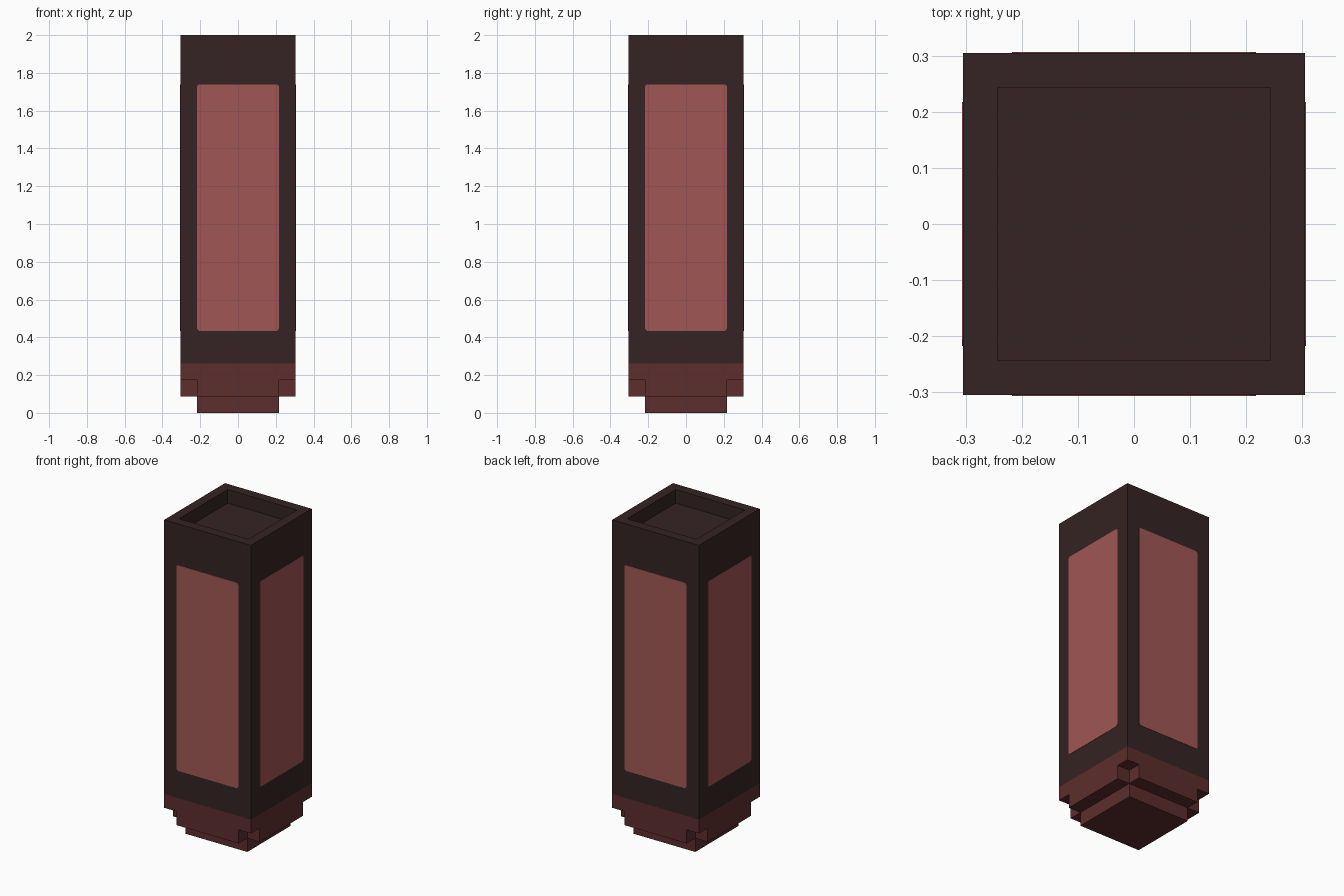
import bpy, bmesh
from math import pi
from mathutils import Matrix

cube = bpy.data.objects.get("Cube")
if cube:
    bpy.data.objects.remove(cube, do_unlink=True)

U = 2 / 23            # one modelling unit
OUT, IN = 3.5 * U, 2.5 * U


def material(name, rgb):
    m = bpy.data.materials.new(name)
    m.use_nodes = True
    m.diffuse_color = (*rgb, 1)
    bsdf = m.node_tree.nodes["Principled BSDF"]
    bsdf.inputs["Base Color"].default_value = (*rgb, 1)
    bsdf.inputs["Roughness"].default_value = 0.9
    return m


dark = material("dark brown", (0.036, 0.017, 0.017))
red = material("deep red", (0.109, 0.026, 0.026))
rose = material("dusty rose", (0.352, 0.096, 0.089))


def prism(name, outline, z0, z1, mat, edit=None):
    """Extrude a closed xy outline from z0 to z1."""
    bm = bmesh.new()
    base = bm.faces.new([bm.verts.new((x, y, z0)) for x, y in outline])
    ext = bmesh.ops.extrude_face_region(bm, geom=[base], use_keep_orig=True)
    top = [v for v in ext["geom"] if isinstance(v, bmesh.types.BMVert)]
    bmesh.ops.translate(bm, verts=top, vec=(0, 0, z1 - z0))
    bmesh.ops.recalc_face_normals(bm, faces=bm.faces)
    if edit:
        edit(bm)
    mesh = bpy.data.meshes.new(name)
    bm.to_mesh(mesh)
    bm.free()
    mesh.materials.append(mat)
    ob = bpy.data.objects.new(name, mesh)
    bpy.context.collection.objects.link(ob)
    return ob


def square(h):
    return [(-h, -h), (h, -h), (h, h), (-h, h)]


def sink_top(bm):
    """Inset the top face and push it down to leave a raised rim."""
    top = max(bm.faces, key=lambda f: f.calc_center_median().z)
    bmesh.ops.inset_region(bm, faces=[top], thickness=U)
    floor = bmesh.ops.extrude_discrete_faces(bm, faces=[top])["faces"][0]
    bmesh.ops.translate(bm, verts=floor.verts, vec=(0, 0, -U))


# Pillar body with recessed top
prism("body", square(OUT), 3 * U, 23 * U, dark, sink_top)

# Stepped foot: slab, cross with notched corners, narrow base
prism("foot_slab", square(OUT), 2 * U, 3 * U, red)
cross = []
for sx, sy in [(-1, -1), (1, -1), (1, 1), (-1, 1)]:
    corner = [(sx * OUT, sy * IN), (sx * IN, sy * IN), (sx * IN, sy * OUT)]
    cross += corner if sx * sy > 0 else corner[::-1]
prism("foot_cross", cross, U, 2 * U, red)
prism("foot_base", square(IN), 0, U, red)

# Window panel on each side, with slightly clipped corners
half_h, mid_z, clip = 7.5 * U, 12.5 * U, 0.01
octagon = [(IN - clip, -half_h), (IN, clip - half_h)]
octagon += [(x, -y) for x, y in reversed(octagon)]
octagon += [(-x, -y) for x, y in octagon]
for i, side in enumerate(["front", "left", "back", "right"]):
    panel = prism(side + "_panel", octagon, -0.002, 0.002, rose)
    panel.data.transform(Matrix.Rotation(i * pi / 2, 4, "Z")
                         @ Matrix.Translation((0, -OUT, mid_z))
                         @ Matrix.Rotation(pi / 2, 4, "X"))
